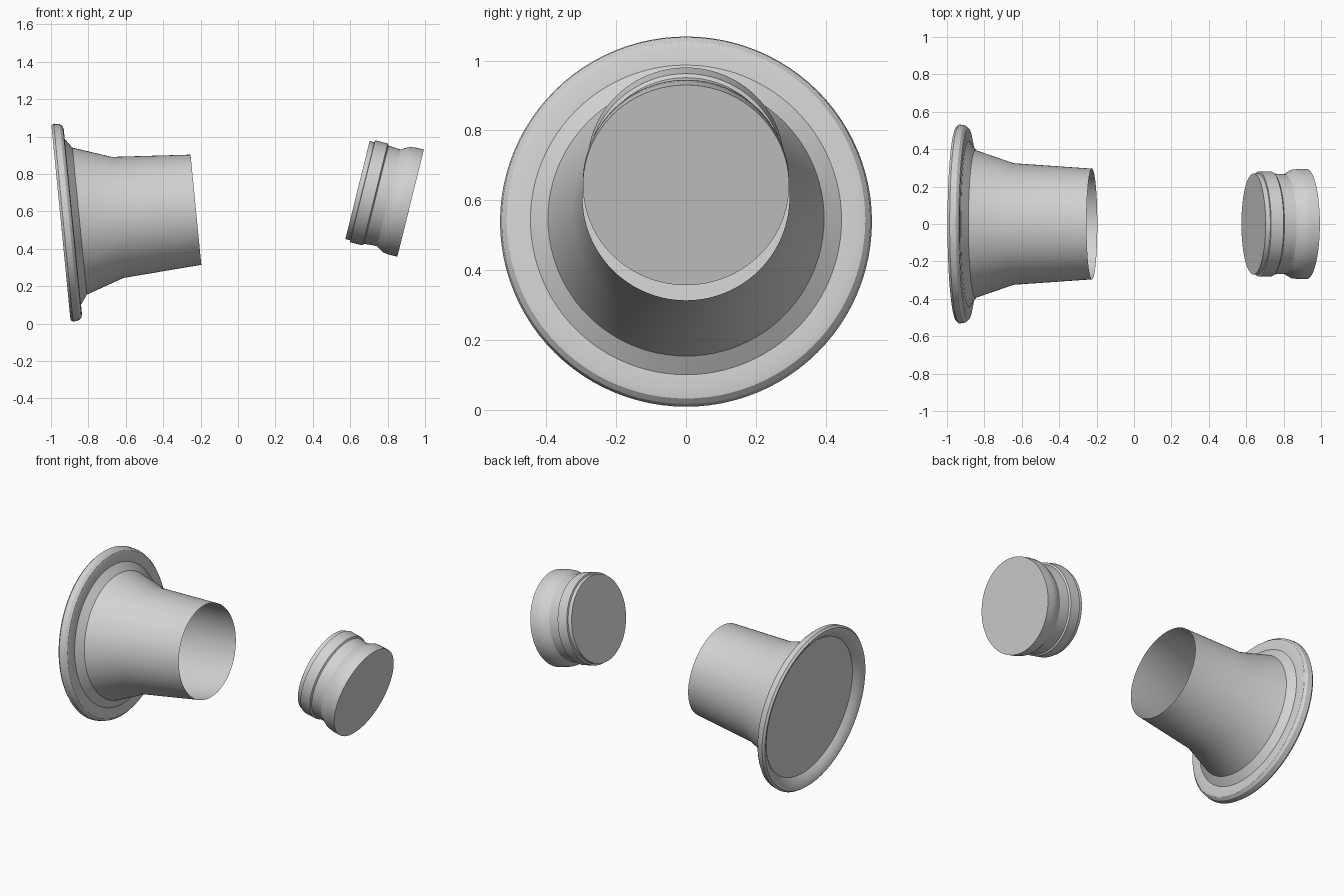
import bpy, bmesh, math
from mathutils import Matrix, Vector

if "Cube" in bpy.data.objects:
    bpy.data.objects.remove(bpy.data.objects["Cube"])

grey = bpy.data.materials.new("light grey")
grey.use_nodes = True
grey.diffuse_color = (0.65, 0.65, 0.65, 1)
grey.node_tree.nodes["Principled BSDF"].inputs["Base Color"].default_value = (0.65, 0.65, 0.65, 1)

SIDES = 96


def lathe(name, profile, origin, tilt, close_end):
    """Revolve (distance, radius) points about a tilted x axis."""
    bm = bmesh.new()
    rings = []
    for t, r in profile:
        angles = [2 * math.pi * i / SIDES for i in range(SIDES)]
        rings.append([bm.verts.new((t, r * math.cos(a), r * math.sin(a))) for a in angles])
    for a, b in zip(rings, rings[1:]):
        for i in range(SIDES):
            j = (i + 1) % SIDES
            bm.faces.new((a[i], a[j], b[j], b[i]))
    bm.faces.new(rings[0])
    if close_end:
        bm.faces.new(rings[-1])
    bmesh.ops.recalc_face_normals(bm, faces=bm.faces)
    # The start cap must face away along -x
    bm.normal_update()
    cap = min(bm.faces, key=lambda f: abs(f.calc_center_median().yz.length) + (f.normal.x > 2))
    cap = next(f for f in bm.faces if set(f.verts) == set(rings[0]))
    if cap.normal.x > 0:
        bmesh.ops.reverse_faces(bm, faces=bm.faces)
    mesh = bpy.data.meshes.new(name)
    bm.to_mesh(mesh)
    bm.free()
    mesh.materials.append(grey)
    obj = bpy.data.objects.new(name, mesh)
    bpy.context.collection.objects.link(obj)
    obj.matrix_world = Matrix.Translation(Vector(origin)) @ Matrix.Rotation(-math.radians(tilt), 4, "Y")
    bpy.ops.object.select_all(action="DESELECT")
    obj.select_set(True)
    bpy.context.view_layer.objects.active = obj
    bpy.ops.object.shade_smooth_by_angle(angle=math.radians(32))
    return obj


# Flared tube with dished back, rounded flange and open mouth
lathe("flared_tube", [
    (0.045, 0.45), (0.02, 0.475), (0.003, 0.505), (0, 0.521), (0.013, 0.532),
    (0.045, 0.527), (0.06, 0.513), (0.064, 0.495), (0.064, 0.445),
    (0.1, 0.395), (0.305, 0.325), (0.725, 0.296),
], (-0.9465, 0, 0.538), 5.6, False)

# Closed cap with a raised band and a groove
lathe("end_cap", [
    (0, 0.27), (0.026, 0.27), (0.028, 0.281), (0.097, 0.28), (0.104, 0.27),
    (0.172, 0.266), (0.19, 0.277), (0.215, 0.291), (0.25, 0.295), (0.2925, 0.295),
], (0.639, 0, 0.714), -13.9, True)
